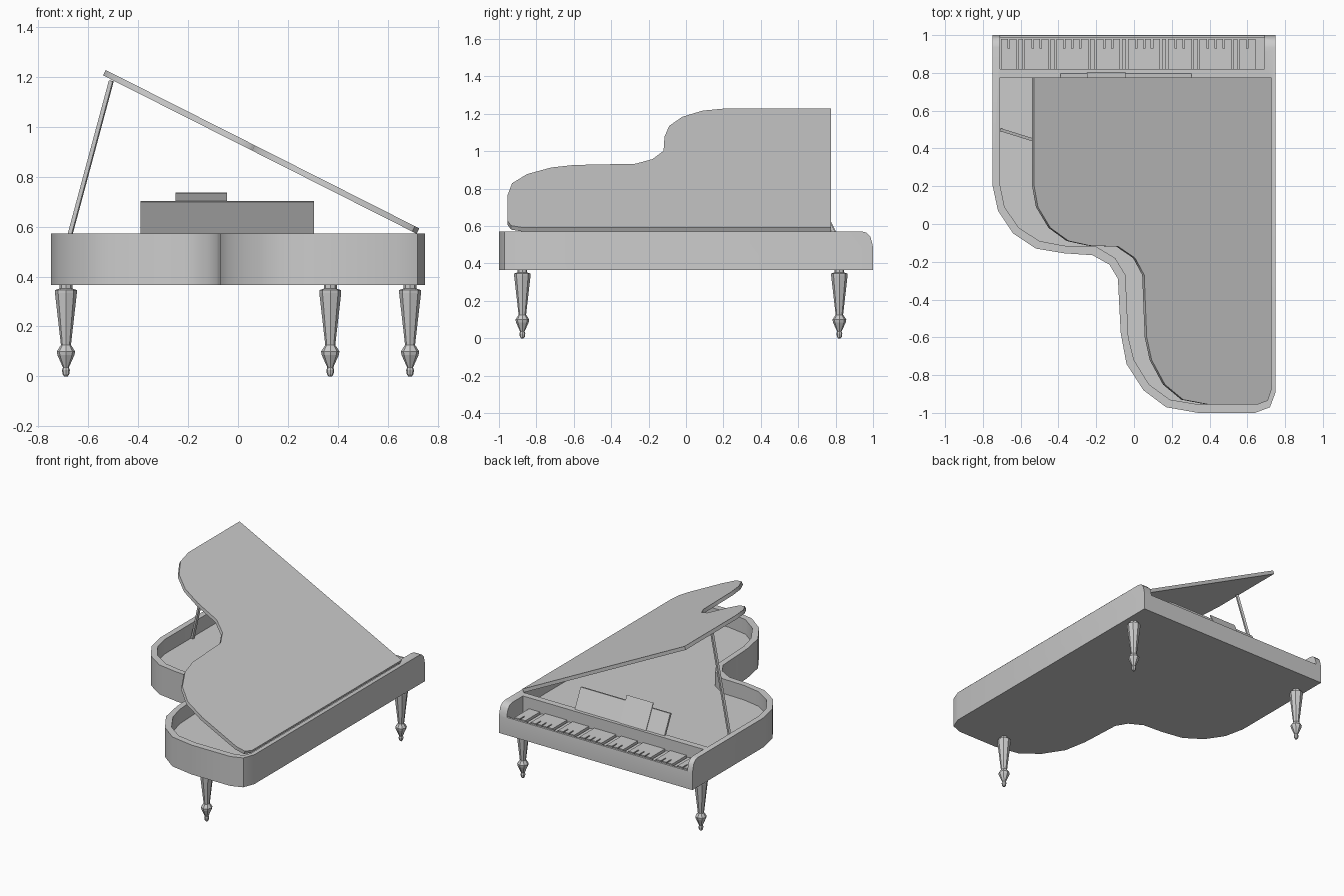
import bpy, bmesh, math
from mathutils import Matrix, Vector

cube = bpy.data.objects.get("Cube")
if cube:
    bpy.data.objects.remove(cube, do_unlink=True)

grey = bpy.data.materials.new("plain grey")
grey.use_nodes = True
grey.diffuse_color = (0.6, 0.6, 0.6, 1)
grey.node_tree.nodes["Principled BSDF"].inputs["Base Color"].default_value = (0.6, 0.6, 0.6, 1)


def finish(name, bm, smooth=None):
    bmesh.ops.recalc_face_normals(bm, faces=bm.faces)
    mesh = bpy.data.meshes.new(name)
    bm.to_mesh(mesh)
    bm.free()
    mesh.materials.append(grey)
    obj = bpy.data.objects.new(name, mesh)
    bpy.context.collection.objects.link(obj)
    if smooth:
        shade(obj, smooth)
    return obj


def shade(obj, degrees):
    bpy.ops.object.select_all(action='DESELECT')
    obj.select_set(True)
    bpy.context.view_layer.objects.active = obj
    bpy.ops.object.shade_smooth_by_angle(angle=math.radians(degrees))


def extrude(bm, points, direction):
    face = bm.faces.new([bm.verts.new(p) for p in points])
    new = bmesh.ops.extrude_face_region(bm, geom=[face])["geom"]
    verts = [g for g in new if isinstance(g, bmesh.types.BMVert)]
    bmesh.ops.translate(bm, verts=verts, vec=direction)


def prism(name, outline, z0, z1, smooth=None):
    bm = bmesh.new()
    extrude(bm, [(x, y, z0) for x, y in outline], (0, 0, z1 - z0))
    return finish(name, bm, smooth)


def add_box(bm, x0, x1, y0, y1, z0, z1):
    mat = Matrix.Translation(((x0 + x1) / 2, (y0 + y1) / 2, (z0 + z1) / 2))
    bmesh.ops.create_cube(bm, size=1, matrix=mat @ Matrix.Diagonal((x1 - x0, y1 - y0, z1 - z0, 1)))


def box(name, *bounds):
    bm = bmesh.new()
    add_box(bm, *bounds)
    return finish(name, bm)


def cut(obj, cutter):
    mod = obj.modifiers.new("cut", 'BOOLEAN')
    mod.operation, mod.solver, mod.object = 'DIFFERENCE', 'EXACT', cutter
    bpy.context.view_layer.objects.active = obj
    bpy.ops.object.modifier_apply(modifier=mod.name)
    bpy.data.objects.remove(cutter, do_unlink=True)


# Curved case outlines, from the bass side round to the straight side
outer = [(-.75, .21), (-.72, .07), (-.64, -.05), (-.52, -.13), (-.37, -.155), (-.22, -.165),
         (-.13, -.215), (-.085, -.29), (-.077, -.45), (-.07, -.58), (-.04, -.74), (.05, -.88),
         (.17, -.97), (.34, -1), (.64, -1), (.72, -.97), (.75, -.89)]
inner = [(-.71, .21), (-.685, .09), (-.61, -.02), (-.5, -.09), (-.37, -.115), (-.2, -.12),
         (-.1, -.18), (-.045, -.27), (-.037, -.45), (-.03, -.6), (0, -.72), (.08, -.85),
         (.19, -.93), (.34, -.955), (.64, -.955), (.7, -.935), (.72, -.88)]
inner += [(.72, .775), (-.71, .775)]

# Case with soundboard well, key well and rounded key end
case = prism("case", outer + [(.75, 1), (-.75, 1)], .366, .572)
cut(case, prism("well_cutter", inner, .47, .7))
bm = bmesh.new()
curve = [(.93, .573), (.965, .565), (.985, .545), (.995, .51), (1.001, .48), (1.1, .48), (1.1, .65), (.93, .65)]
extrude(bm, [(-1, y, z) for y, z in curve], (2, 0, 0))
cut(case, finish("curve_cutter", bm))
cut(case, box("rail_cutter", -.71, .69, .82, 1.1, .49, .7))
cut(case, box("key_cutter", -.71, .69, .82, .985, .45, .7))
shade(case, 35)

# Keys: runs of two to four, divided by narrow keys, with slits at the player's end
bm = bmesh.new()
unit = 1.39 / 33
x = -.705
for i, run in enumerate([2, 3, 4, 3, 4, 3, 4, 2]):
    end = x + run * unit
    add_box(bm, x, end, .82, .93, .445, .495)
    for k in range(run):
        left = x + k * unit + (.004 if k else 0)
        right = x + (k + 1) * unit - (.004 if k < run - 1 else 0)
        add_box(bm, left, right, .93, .98, .445, .495)
    if i < 7:
        add_box(bm, end + .01, end + unit - .01, .82, .98, .445, .485)
    x = end + unit
finish("keys", bm)

# Raised lid, hinged along the straight side
lid = prism("lid", [((px - .72) * .985, py) for px, py in inner], 0, .024, 35)
lid.location = (.716, 0, .572)
lid.rotation_euler = (0, math.radians(26.8), 0)

# Lid prop
a, b = Vector((-.7, .497, .47)), Vector((-.508, .437, 1.185))
bm = bmesh.new()
mat = Matrix.Translation((a + b) / 2) @ (b - a).to_track_quat('Z', 'Y').to_matrix().to_4x4()
bmesh.ops.create_cube(bm, size=1, matrix=mat @ Matrix.Diagonal((.016, .016, (b - a).length, 1)))
finish("lid_prop", bm)

# Leaning music desk and sheet
for name, x0, x1, height, y0, depth in [("music_desk", -.39, .305, .13, .78, .017),
                                        ("sheet_music", -.25, -.045, .164, .796, .006)]:
    bm = bmesh.new()
    lean = -.5 * height
    extrude(bm, [(x0, y0, .57), (x0, y0 + depth, .57), (x0, y0 + depth + lean, .57 + height + .004),
                 (x0, y0 + lean, .57 + height)], (x1 - x0, 0, 0))
    finish(name, bm)

# Turned eight-sided legs
profile = [(.026, .37), (.026, .352), (.044, .346), (.044, .335), (.02, .125), (.024, .12), (.037, .1),
           (.034, .085), (.012, .036), (.016, .025), (.013, .008), (.007, 0)]
for name, lx, ly in [("left_leg", .69, .82), ("right_leg", -.69, .82), ("tail_leg", .37, -.875)]:
    bm = bmesh.new()
    rings = [[bm.verts.new((lx + r * math.cos(t * math.pi / 4), ly + r * math.sin(t * math.pi / 4), z))
              for t in range(8)] for r, z in profile]
    for up, low in zip(rings, rings[1:]):
        for t in range(8):
            bm.faces.new((up[t], up[(t + 1) % 8], low[(t + 1) % 8], low[t]))
    bm.faces.new(rings[0])
    bm.faces.new(rings[-1])
    finish(name, bm)
